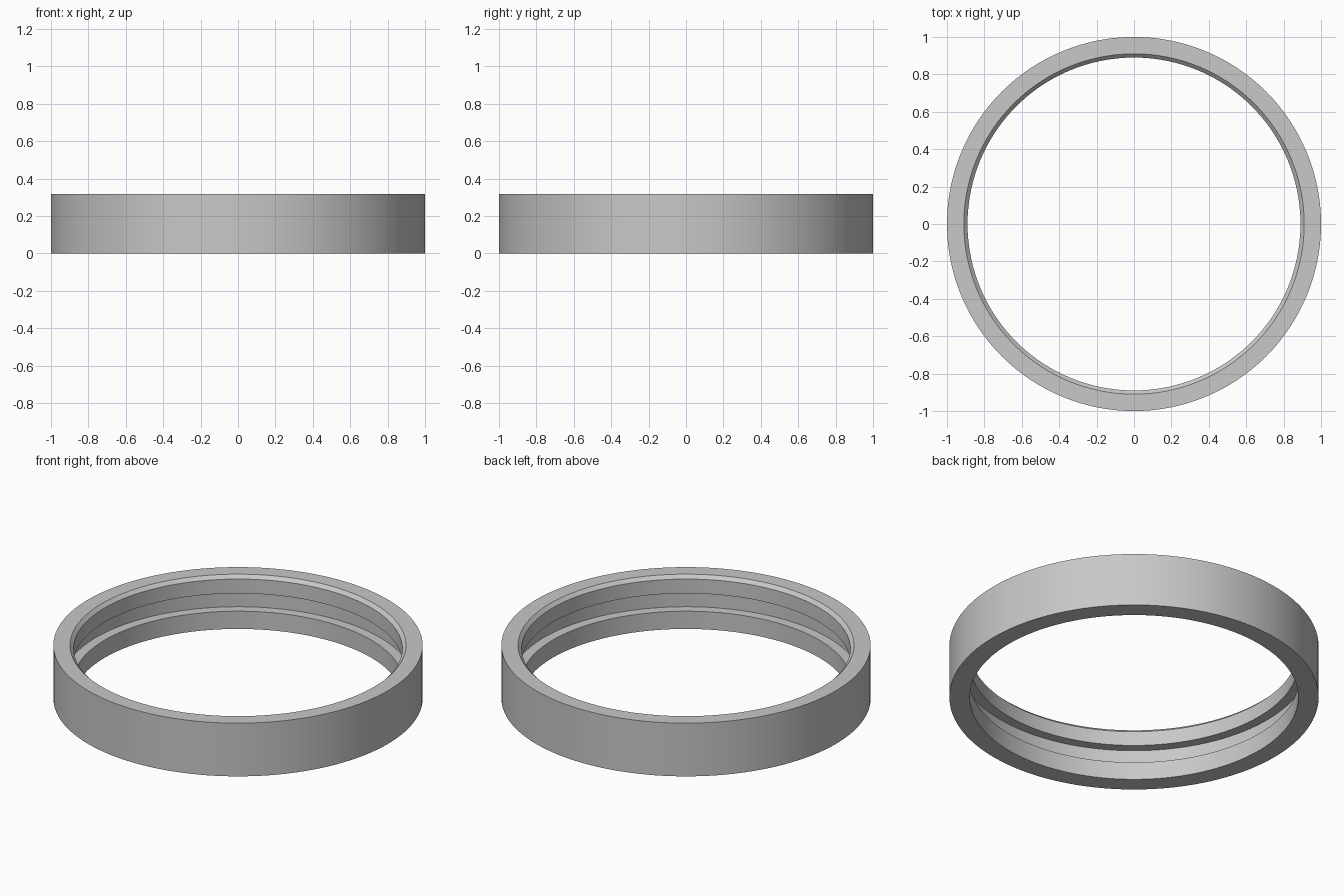
import bpy
import bmesh
import math

SEGMENTS = 128
HEIGHT = 0.318
OUTER, BORE, GROOVE = 1.0, 0.89, 0.947
CHAMFER = 0.02
THIRD = HEIGHT / 3

cube = bpy.data.objects.get("Cube")
if cube:
    bpy.data.objects.remove(cube, do_unlink=True)

# Plain grey material
grey = bpy.data.materials.new("grey")
grey.use_nodes = True
colour = (0.58, 0.58, 0.58, 1)
grey.diffuse_color = colour
grey.node_tree.nodes["Principled BSDF"].inputs["Base Color"].default_value = colour

# Cross-section: square inner groove, chamfered upper inner edge
profile = [
    (OUTER, 0),
    (OUTER, HEIGHT),
    (BORE + CHAMFER, HEIGHT),
    (BORE, HEIGHT - CHAMFER),
    (BORE, 2 * THIRD),
    (GROOVE, 2 * THIRD),
    (GROOVE, THIRD),
    (BORE, THIRD),
    (BORE, 0),
]

# Revolve the closed cross-section into the ring
bm = bmesh.new()
verts = [bm.verts.new((r, 0, z)) for r, z in profile]
edges = [bm.edges.new((v, verts[i - 1])) for i, v in enumerate(verts)]
bmesh.ops.spin(bm, geom=verts + edges, cent=(0, 0, 0), axis=(0, 0, 1),
               angle=math.tau, steps=SEGMENTS, use_merge=False)
bmesh.ops.remove_doubles(bm, verts=bm.verts[:], dist=0.0005)
bmesh.ops.recalc_face_normals(bm, faces=bm.faces[:])

mesh = bpy.data.meshes.new("grooved_ring")
bm.to_mesh(mesh)
bm.free()
mesh.materials.append(grey)
ring = bpy.data.objects.new("grooved_ring", mesh)
bpy.context.collection.objects.link(ring)

# Smooth walls with crisp rims
bpy.ops.object.select_all(action="DESELECT")
ring.select_set(True)
bpy.context.view_layer.objects.active = ring
bpy.ops.object.shade_smooth_by_angle(angle=math.radians(30))
